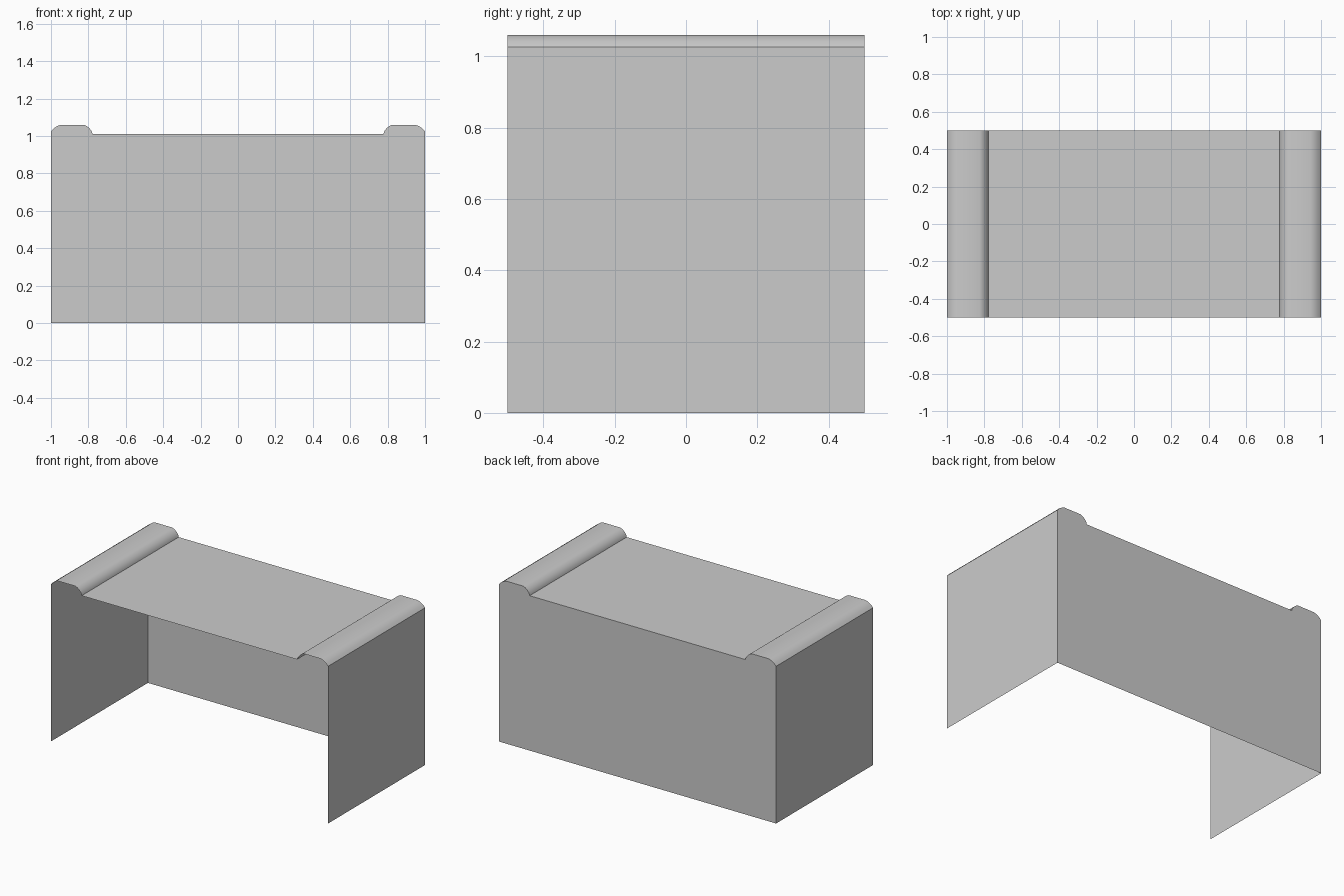
import bpy
import bmesh

if "Cube" in bpy.data.objects:
    bpy.data.objects.remove(bpy.data.objects["Cube"], do_unlink=True)

FRONT, BACK = -0.5, 0.5

# One plain grey for every panel
grey = bpy.data.materials.new("plain_grey")
grey.use_nodes = True
colour = (0.6, 0.6, 0.6, 1)
grey.diffuse_color = colour
grey.node_tree.nodes["Principled BSDF"].inputs["Base Color"].default_value = colour


def add_sheet(name, faces):
    """Make an open sheet from a list of corner loops."""
    bm = bmesh.new()
    for corners in faces:
        bm.faces.new([bm.verts.new(c) for c in corners])
    bmesh.ops.remove_doubles(bm, verts=bm.verts, dist=0.0001)
    mesh = bpy.data.meshes.new(name)
    bm.to_mesh(mesh)
    bm.free()
    mesh.materials.append(grey)
    obj = bpy.data.objects.new(name, mesh)
    bpy.context.collection.objects.link(obj)
    return obj


# Rounded end ridge, from the outer wall in to the flat top
ridge = [(1, 1.025), (0.985, 1.041), (0.965, 1.054), (0.945, 1.06),
         (0.825, 1.06), (0.81, 1.054), (0.795, 1.042), (0.782, 1.025),
         (0.778, 1.01)]
profile = [(-x, z) for x, z in ridge] + ridge[::-1]

# Top: the profile swept from front to back
top = add_sheet("top_panel", [
    [(x0, FRONT, z0), (x1, FRONT, z1), (x1, BACK, z1), (x0, BACK, z0)]
    for (x0, z0), (x1, z1) in zip(profile, profile[1:])])
bpy.context.view_layer.objects.active = top
top.select_set(True)
bpy.ops.object.shade_smooth_by_angle(angle=0.5)

# Back wall: follows the profile down to the ground
outline = [(-1, 0)] + profile + [(1, 0)]
add_sheet("back_wall", [[(x, BACK, z) for x, z in outline]])

# End walls; the front and underside stay open
for name, side in (("left_wall", 1), ("right_wall", -1)):
    wall_top = ridge[0][1]
    loop = [(side, FRONT, 0), (side, BACK, 0),
            (side, BACK, wall_top), (side, FRONT, wall_top)]
    add_sheet(name, [loop[::side]])
